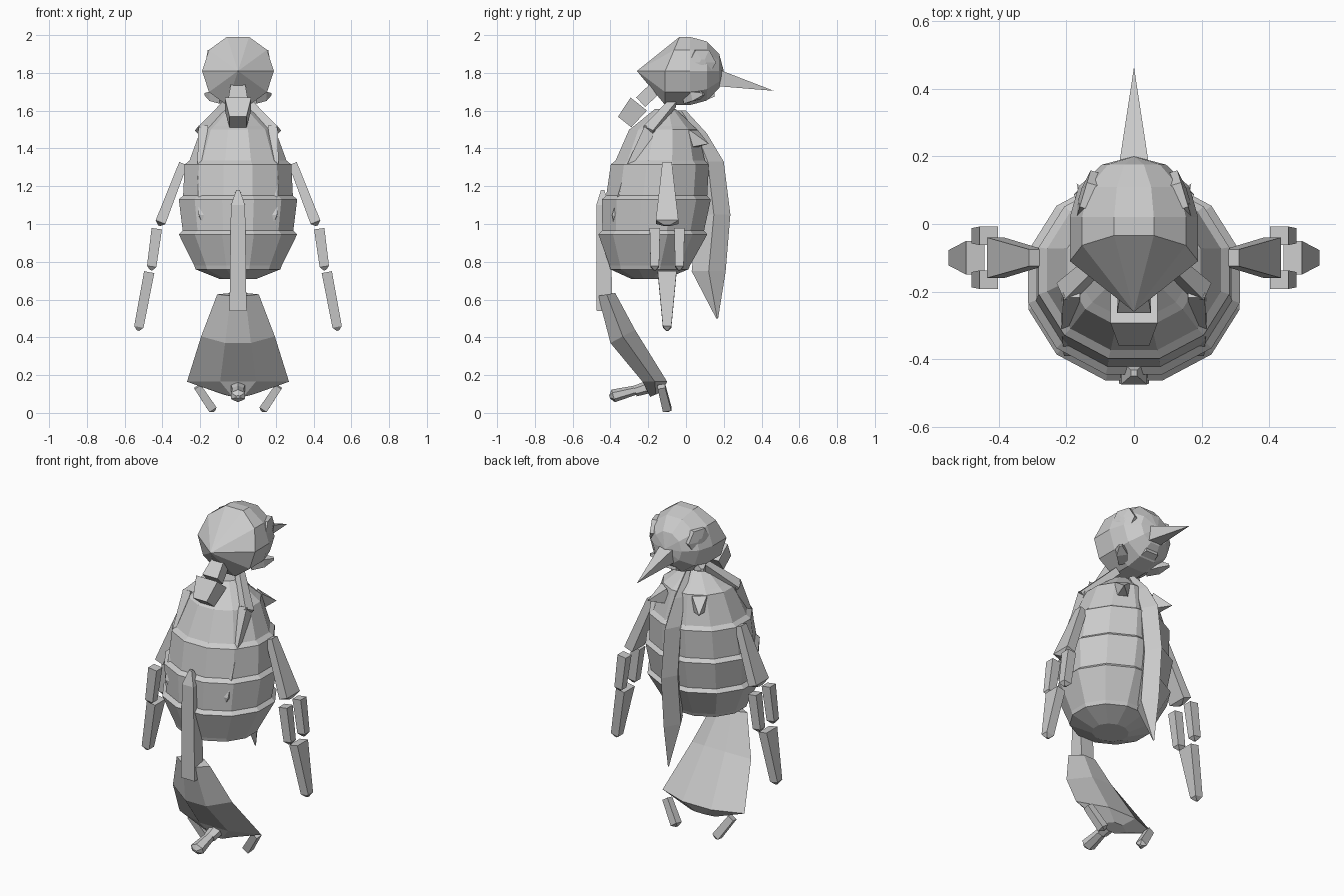
import bpy, bmesh
from math import sin, cos, pi, sqrt
from mathutils import Vector

cube = bpy.data.objects.get("Cube")
if cube:
    bpy.data.objects.remove(cube, do_unlink=True)

# One plain colour for every bone
grey = (.6, .6, .6, 1)
bone_grey = bpy.data.materials.new("bone_grey")
bone_grey.use_nodes = True
bone_grey.diffuse_color = grey
bone_grey.node_tree.nodes["Principled BSDF"].inputs["Base Color"].default_value = grey

ACROSS, FORWARD, UP = Vector((1, 0, 0)), Vector((0, 1, 0)), Vector((0, 0, 1))


def loft(name, rings):
    """Skin a stack of equal-sized point rings and close both ends."""
    bm = bmesh.new()
    loops = [[bm.verts.new(point) for point in ring] for ring in rings]
    for lower, upper in zip(loops, loops[1:]):
        for i in range(len(lower)):
            bm.faces.new((lower[i - 1], lower[i], upper[i], upper[i - 1]))
    bm.faces.new(loops[0])
    bm.faces.new(loops[-1])
    bmesh.ops.remove_doubles(bm, verts=bm.verts, dist=.0005)
    bmesh.ops.recalc_face_normals(bm, faces=bm.faces)
    mesh = bpy.data.meshes.new(name)
    bm.to_mesh(mesh)
    bm.free()
    mesh.materials.append(bone_grey)
    obj = bpy.data.objects.new(name, mesh)
    bpy.context.collection.objects.link(obj)


def turns(sides):
    """Directions to the corners of a polygon that has flat sides facing the axes."""
    for i in range(sides):
        angle = 2 * pi * (i + .5) / sides
        yield cos(angle), sin(angle)


def bar(name, start, end, width, thick, axis, sides=4, tip=0):
    """Straight bone; width runs along axis, and tip adds a short blunt point."""
    start, end = Vector(start), Vector(end)
    along = (end - start).normalized()
    wide = (axis - along * axis.dot(along)).normalized()
    deep = along.cross(wide)
    reach = .5 / cos(pi / sides)
    stations = [(start, width[0], thick[0]), (end, width[1], thick[1])]
    if tip:
        stations.append((end + along * tip, width[1] / 4, thick[1] / 4))
    loft(name, [[p + wide * w * reach * c + deep * t * reach * s for c, s in turns(sides)]
                for p, w, t in stations])


def pair(name, start, end, *shape, **options):
    """The same bone on the model's left and right."""
    for label, side in (("left", 1), ("right", -1)):
        flip = Vector((side, 1, 1))
        bar(f"{label}_{name}", flip * Vector(start), flip * Vector(end), *shape, **options)


# Skull: round in front, a cone behind whose rim leans forward at the crown
def skull_ring(y, radius, lean=0):
    return [(radius * s, y + lean * max(0, c), 1.81 + radius * c) for c, s in turns(10)]


front_rings = [skull_ring(.02 + .18 * sin(a), .19 * cos(a)) for a in (0, pi / 6, pi / 3, pi / 2)]
loft("skull", [skull_ring(-.26, 0), skull_ring(-.11, .19, lean=.08)] + front_rings)

# Face
bar("beak", (0, .16, 1.775), (0, .465, 1.705), (.09, 0), (.09, 0), ACROSS)
pair("eye", (.11, .075, 1.855), (.15, .087, 1.855), (.13, .13), (.13, .13), UP, sides=6, tip=.01)
pair("cheek", (.08, 0, 1.67), (.13, .05, 1.68), (.05, .06), (.06, .05), ACROSS, tip=.06)
bar("jaw", (0, .09, 1.68), (0, .15, 1.69), (.1, .08), (.06, .03), ACROSS)

# Neck bones
bar("upper_neck", (0, -.145, 1.735), (0, -.24, 1.645), (.07, .1), (.07, .07), ACROSS)
bar("lower_neck", (0, -.25, 1.635), (0, -.325, 1.54), (.14, .09), (.11, .09), ACROSS)


# Ribcage: an egg with overlapping bands, its axis sloping back as it descends
def rib_ring(z, swell=1):
    rise = z - 1.07
    fullness = 1 - (rise / .55) ** 2 if rise > 0 else 1 - (rise / .37) ** 4
    half_width = .32 * swell * sqrt(fullness)
    middle = -.12 - (1.5 - z) / 10
    return [(half_width * c, middle + .92 * half_width * s, z) for c, s in turns(12)]


ribs = [rib_ring(1.61)]
for band in range(5):
    edge = 1.51 - .185 * band
    ribs += [rib_ring(edge + .01, swell=.95), rib_ring(edge - .01, swell=1.02)]
loft("ribcage", ribs + [rib_ring(.71)])

# Breast keel: a diamond-section blade, thicker where it is deeper
keel = []
for z, back, front in ((1.6, -.05, 0), (1.48, 0, .11), (1.33, .03, .2),
                       (1.05, .06, .235), (.75, .03, .21), (.5, .16, .17)):
    half = (front - back) * .28
    middle = (back + front) / 2
    keel.append([(half, middle, z), (0, front, z), (-half, middle, z), (0, back, z)])
loft("breast_keel", keel)

# Shoulder bones
pair("collar_bone", (.06, -.07, 1.64), (.2, -.2, 1.49), (.04, .06), (.04, .05), FORWARD)
pair("shoulder_blade_top", (.185, -.19, 1.51), (.19, -.28, 1.3), (.06, .07), (.05, .05), FORWARD)
pair("shoulder_blade_end", (.19, -.28, 1.3), (.185, -.37, 1.04), (.07, .045), (.05, .045),
     FORWARD, tip=.03)
pair("chest_knob", (.11, .03, 1.45), (.17, .12, 1.425), (.1, 0), (.08, 0), UP)

# Wings: upper bone, two forearm bones and a hand, hung in one plane
wing_y = -.1
pair("wing_upper", (.29, wing_y, 1.32), (.41, wing_y, 1.01), (.05, .12), (.045, .055),
     FORWARD, tip=.02)
for label, shift in (("rear", -.065), ("fore", .065)):
    y = wing_y + shift
    pair(f"{label}_forearm", (.43, y, .975), (.457, y, .775), (.055, .045), (.055, .05),
         FORWARD, tip=.02)
pair("wing_hand", (.47, wing_y, .745), (.525, wing_y, .455), (.1, .045), (.055, .05),
     FORWARD, tip=.02)

# Lower spine, sharpened where it leaves the ribs
bar("lower_spine", (0, -.43, .54), (0, -.44, 1.1), (.09, .075), (.085, .07), ACROSS, tip=.08)


# Tail shield: a flaring plate, its narrow ridge behind and broad face in front
def shield_ring(half, back, face):
    (y, z), (face_y, face_z) = back, face
    ridge = half * .35
    edge_y, edge_z = (y + face_y) / 2, (z + face_z) / 2
    return [(-half, edge_y, edge_z), (-ridge, y, z), (ridge, y, z),
            (half, edge_y, edge_z), (ridge, face_y, face_z), (-ridge, face_y, face_z)]


loft("tail_shield", [shield_ring(.11, (-.465, .62), (-.375, .635)),
                     shield_ring(.195, (-.4, .37), (-.27, .44)),
                     shield_ring(.27, (-.23, .165), (-.1, .165)),
                     shield_ring(.08, (-.19, .085), (-.13, .11))])

# Toes: one behind in two segments, two in front
bar("rear_toe_base", (0, -.19, .14), (0, -.27, .115), (.08, .06), (.06, .05), ACROSS, sides=6)
bar("rear_toe_end", (0, -.25, .125), (0, -.385, .09), (.05, .075), (.04, .06),
    ACROSS, sides=6, tip=.02)
pair("front_toe", (.215, -.13, .14), (.135, -.1, .02), (.04, .045), (.04, .045),
     FORWARD, tip=.015)
